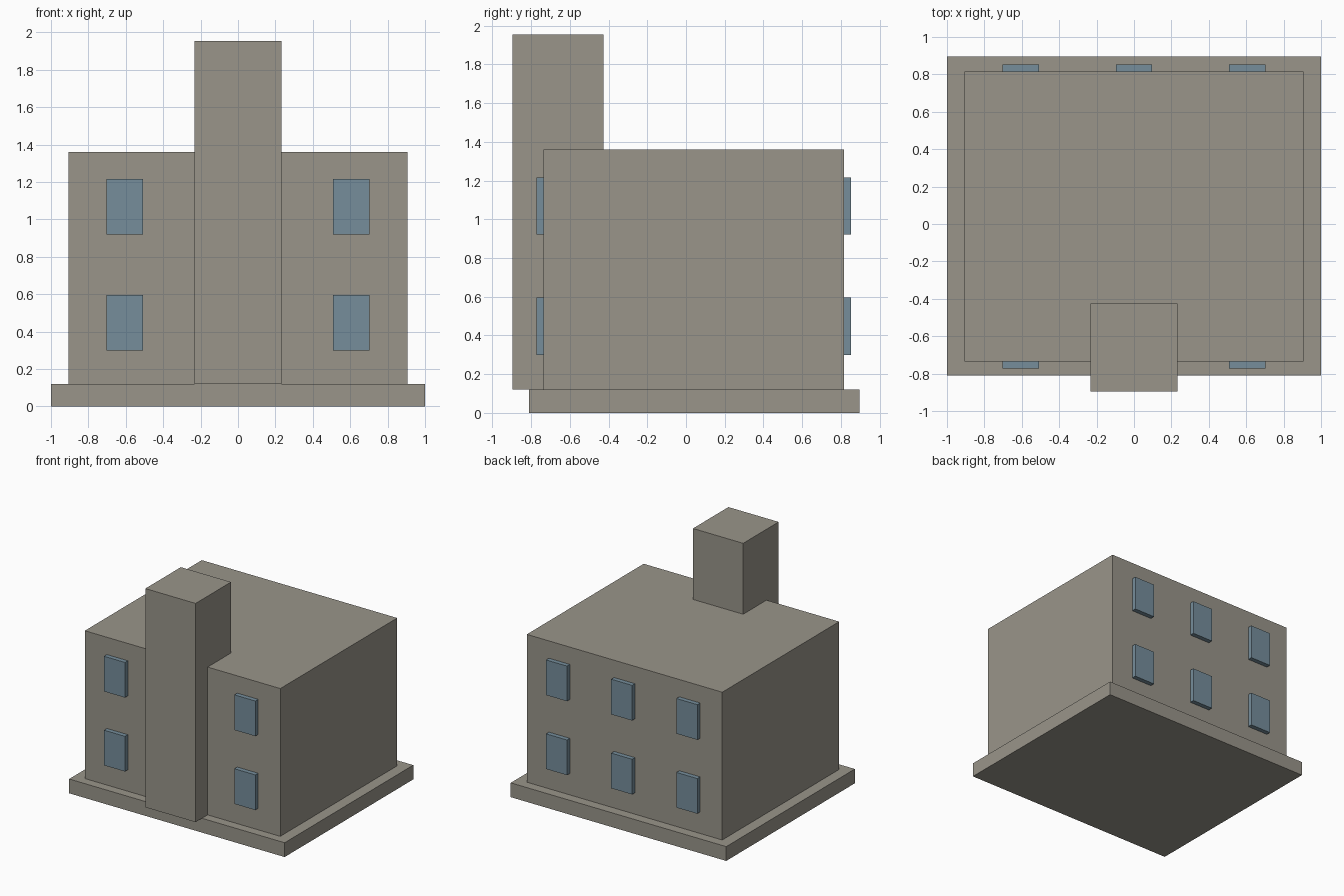
import bpy

cube = bpy.data.objects.get("Cube")
if cube:
    bpy.data.objects.remove(cube, do_unlink=True)


def make_material(name, rgb):
    mat = bpy.data.materials.new(name)
    mat.use_nodes = True
    color = (*rgb, 1)
    mat.diffuse_color = color
    mat.node_tree.nodes["Principled BSDF"].inputs["Base Color"].default_value = color
    return mat


def box(name, x, y, z, mat):
    """Box spanning the given (low, high) range on each axis."""
    spans = (x, y, z)
    bpy.ops.mesh.primitive_cube_add(size=1, location=[(a + b) / 2 for a, b in spans])
    obj = bpy.context.object
    obj.name = name
    obj.scale = [b - a for a, b in spans]
    bpy.ops.object.transform_apply(location=False, rotation=False, scale=True)
    obj.data.materials.append(mat)
    return obj


stone = make_material("warm grey stone", (0.32, 0.30, 0.255))
glass = make_material("blue grey glass", (0.18, 0.27, 0.33))

# Foundation, main block and front tower
FRONT, BACK, FLOOR = -0.735, 0.815, 0.12
box("foundation", (-1, 1), (-0.81, 0.895), (0, FLOOR), stone)
box("main_block", (-0.907, 0.907), (FRONT, BACK), (FLOOR, 1.36), stone)
box("front_tower", (-0.233, 0.233), (-0.895, -0.425), (FLOOR, 1.955), stone)

# Raised windows: two columns in front, three behind, on two storeys
DEPTH, HALF_WIDTH, HEIGHT = 0.038, 0.097, 0.295
walls = {
    "front": ((FRONT - DEPTH, FRONT), {"right": -0.605, "left": 0.605}),
    "back": ((BACK, BACK + DEPTH), {"right": -0.605, "middle": 0, "left": 0.605}),
}
for wall, (y_span, columns) in walls.items():
    for side, x in columns.items():
        for storey, sill in (("lower", 0.3), ("upper", 0.92)):
            box(f"{wall}_{side}_{storey}_window", (x - HALF_WIDTH, x + HALF_WIDTH),
                y_span, (sill, sill + HEIGHT), glass)
